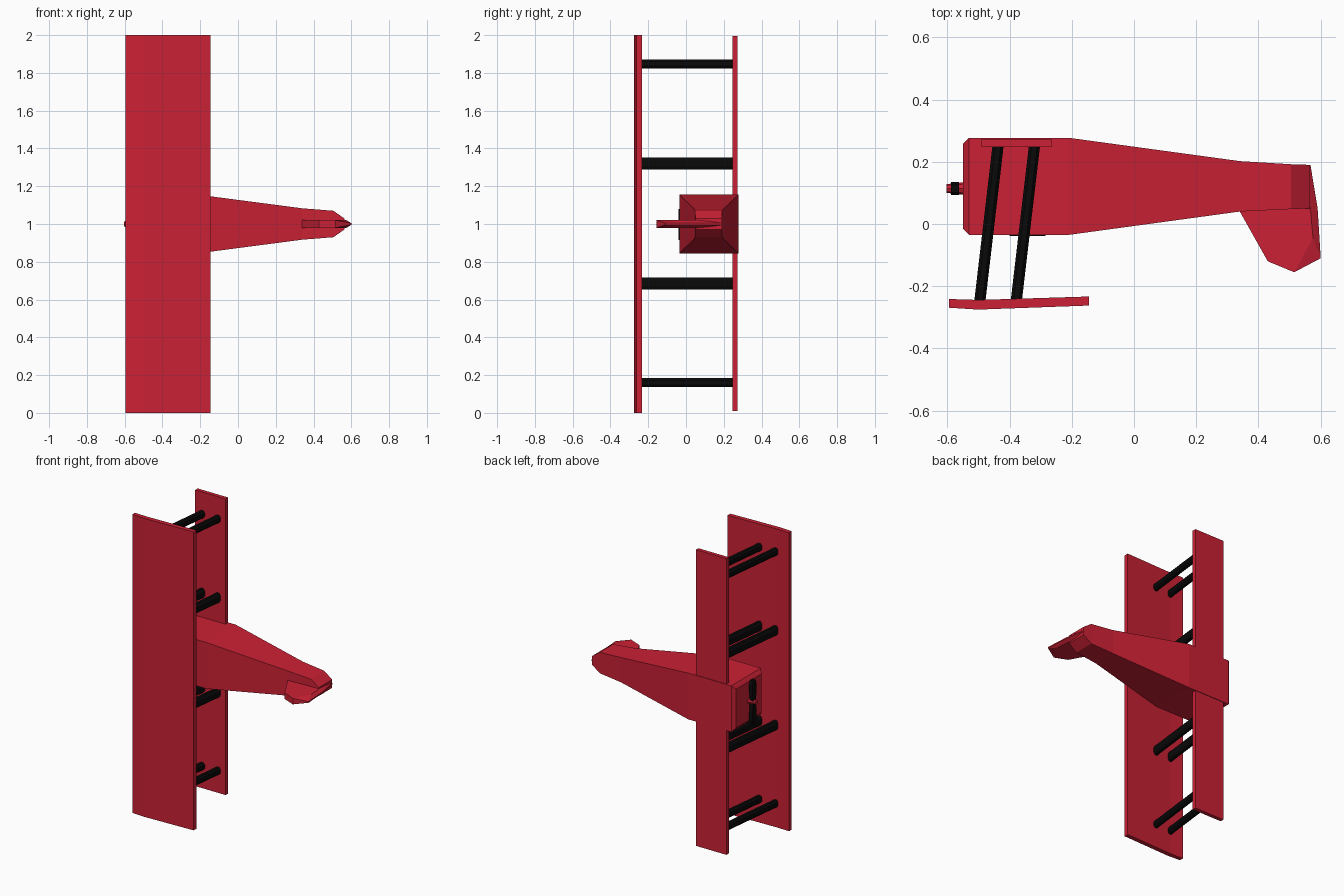
import bpy, bmesh
from mathutils import Vector

cube = bpy.data.objects.get("Cube")
if cube:
    bpy.data.objects.remove(cube)


def material(name, rgb):
    m = bpy.data.materials.new(name)
    m.use_nodes = True
    m.diffuse_color = (*rgb, 1)
    m.node_tree.nodes["Principled BSDF"].inputs["Base Color"].default_value = (*rgb, 1)
    return m


red = material("red", (0.6, 0.015, 0.035))
black = material("black", (0.003, 0.003, 0.003))


def finish(name, bm, mat):
    bmesh.ops.recalc_face_normals(bm, faces=bm.faces)
    mesh = bpy.data.meshes.new(name)
    bm.to_mesh(mesh)
    bm.free()
    mesh.materials.append(mat)
    obj = bpy.data.objects.new(name, mesh)
    bpy.context.collection.objects.link(obj)
    return obj


def loft(name, rings, mat):
    """Skin a closed solid through matching rings of points."""
    bm = bmesh.new()
    loops = [[bm.verts.new(p) for p in ring] for ring in rings]
    n = len(loops[0])
    for a, b in zip(loops, loops[1:]):
        for i in range(n):
            j = (i + 1) % n
            bm.faces.new((a[i], a[j], b[j], b[i]))
    bm.faces.new(loops[0])
    bm.faces.new(loops[-1])
    return finish(name, bm, mat)


def extrude(name, outline, z0, z1, mat):
    return loft(name, [[(x, y, z) for x, y in outline] for z in (z0, z1)], mat)


def rect(x, y0, y1, half):
    return [(x, y0, 1 - half), (x, y1, 1 - half), (x, y1, 1 + half), (x, y0, 1 + half)]


# Fuselage: blunt nose, straight engine bay, tapering tail
sections = [(-0.55, -0.015, 0.257, 0.13), (-0.53, -0.035, 0.277, 0.155),
            (-0.21, -0.035, 0.277, 0.155), (0.34, 0.04, 0.202, 0.083),
            (0.505, 0.048, 0.192, 0.07), (0.565, 0.05, 0.19, 0.028)]
loft("fuselage", [rect(*s) for s in sections], red)

# Cockpit opening as a thin dark panel
extrude("cockpit", [(-0.4, -0.039), (-0.285, -0.039), (-0.285, -0.032), (-0.4, -0.032)],
        0.915, 1.08, black)

# Wings
extrude("main_wing", [(-0.595, -0.241), (-0.595, -0.269), (-0.5, -0.275),
                      (-0.145, -0.262), (-0.145, -0.233), (-0.5, -0.244)], 0, 2, red)
extrude("lower_wing", [(-0.49, 0.247), (-0.265, 0.247), (-0.265, 0.273), (-0.49, 0.273)],
        0.01, 1.995, red)

# Tail fin with a rear edge that thins out
bm = bmesh.new()
for x, y in [(0.34, 0.04), (0.43, -0.12), (0.515, -0.155), (0.575, -0.045),
             (0.567, 0.05), (0.55, 0.175)]:
    for s in (-1, 1):
        bm.verts.new((x, y, 1 + s * 0.02))
for x, y in [(0.6, -0.11), (0.59, 0.05), (0.567, 0.19)]:
    for s in (-1, 1):
        bm.verts.new((x, y, 1 + s * 0.004))
hull = bmesh.ops.convex_hull(bm, input=bm.verts)
bmesh.ops.delete(bm, geom=[v for v in bm.verts if not v.link_faces], context='VERTS')
bmesh.ops.dissolve_limit(bm, angle_limit=0.02, verts=bm.verts, edges=bm.edges)
finish("tail_fin", bm, red)

# Slanted struts in pairs between the wings, with chamfered sections
chamfer = [(-1, -.5), (-.5, -1), (.5, -1), (1, -.5), (1, .5), (.5, 1), (-.5, 1), (-1, .5)]
for z, half in [(0.16, 0.024), (0.685, 0.031), (1.32, 0.031), (1.848, 0.024)]:
    for x in (-0.437, -0.32):
        ends = [(x, 0.25), (x - 0.058, -0.245)]
        loft("strut", [[(cx + u * 0.018, y, z + v * half) for u, v in chamfer]
                       for cx, y in ends], black)

# Propeller: two blades mirrored around the hub
for side in (-1, 1):
    rings = []
    for d, w in [(0, 0.012), (0.05, 0.02), (0.12, 0.021), (0.145, 0.012)]:
        rings.append([(x, 0.114 + s, 1 + side * d)
                      for x, s in [(-0.588, -w), (-0.563, -w), (-0.563, w), (-0.588, w)]])
    loft("propeller_blade", rings, black)

bm = bmesh.new()
bmesh.ops.create_cone(bm, cap_ends=True, segments=8, radius1=0.02, radius2=0.014, depth=0.056)
for v in bm.verts:
    v.co = Vector((-0.575 - v.co.z, 0.114 + v.co.y, 1 + v.co.x))
finish("propeller_hub", bm, red)
